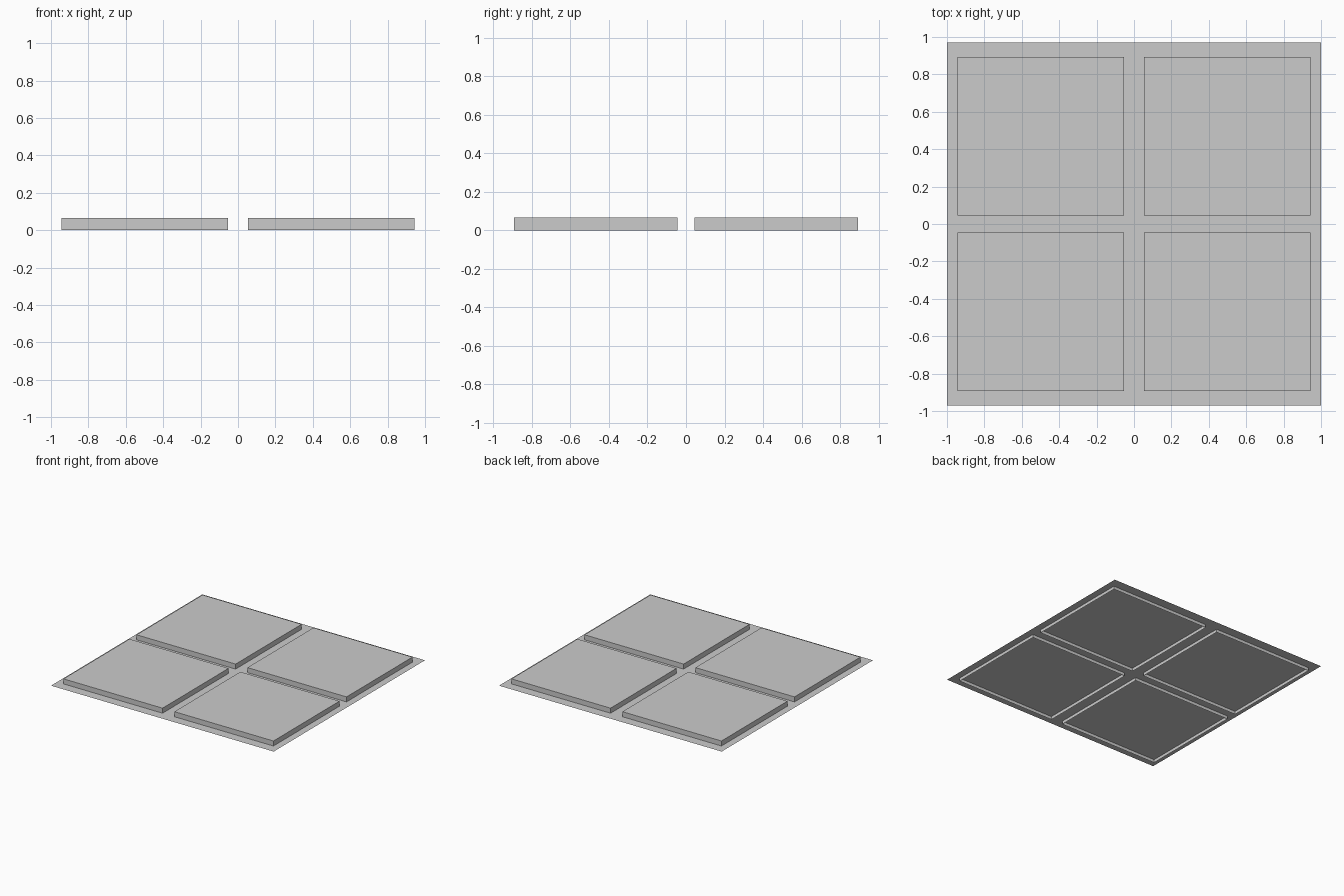
import bpy
import bmesh

default = bpy.data.objects.get("Cube")
if default:
    bpy.data.objects.remove(default, do_unlink=True)

# Plain grey material
GREY = (0.6, 0.6, 0.6, 1.0)
grey = bpy.data.materials.new("plain grey")
grey.use_nodes = True
grey.diffuse_color = GREY
grey.node_tree.nodes["Principled BSDF"].inputs["Base Color"].default_value = GREY

# Layout: sheet half sizes and level, pad inner and outer edges, pad height
SHEET_X, SHEET_Y, SHEET_Z = 1.0, 0.97, 0.025
PAD_X = (0.053, 0.943)
PAD_Y = (0.045, 0.892)
HEIGHT = 0.066


def finish(name, bm):
    mesh = bpy.data.meshes.new(name)
    bm.to_mesh(mesh)
    bm.free()
    mesh.materials.append(grey)
    bpy.context.collection.objects.link(bpy.data.objects.new(name, mesh))


# Thin continuous sheet that cuts through all the pads
bm = bmesh.new()
corners = ((-1, -1), (1, -1), (1, 1), (-1, 1))
bm.faces.new([bm.verts.new((x * SHEET_X, y * SHEET_Y, SHEET_Z)) for x, y in corners])
finish("base_sheet", bm)


# Pad with a closed top, and a rim that hangs below the sheet, open underneath
def pad(name, sx, sy):
    bm = bmesh.new()
    bmesh.ops.create_cube(bm, size=1)
    for v in bm.verts:
        v.co.x = sx * PAD_X[v.co.x > 0]
        v.co.y = sy * PAD_Y[v.co.y > 0]
        v.co.z = HEIGHT if v.co.z > 0 else 0
    bmesh.ops.recalc_face_normals(bm, faces=bm.faces)
    bottom = [f for f in bm.faces if all(v.co.z == 0 for v in f.verts)]
    bmesh.ops.delete(bm, geom=bottom, context="FACES_ONLY")
    finish(name, bm)


for side, sx in (("left", 1), ("right", -1)):
    for end, sy in (("front", -1), ("back", 1)):
        pad(f"{end}_{side}_pad", sx, sy)
